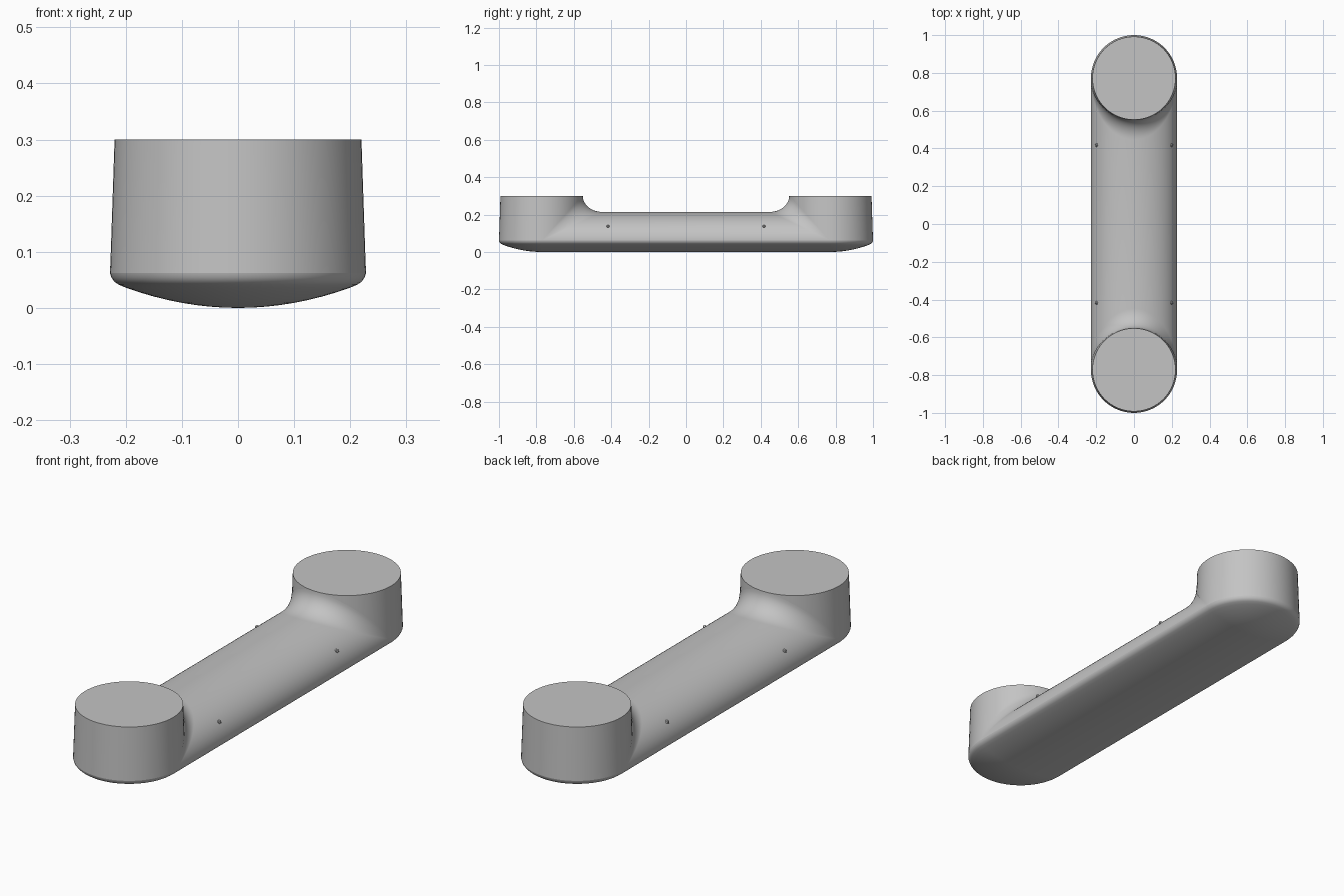
import bpy, bmesh, math
from mathutils import Matrix

cube = bpy.data.objects.get("Cube")
if cube:
    bpy.data.objects.remove(cube, do_unlink=True)

# Main dimensions
R = 0.228        # plan radius at the widest level
R_TOP = 0.22     # post radius at its top
YC = 1 - R       # distance of each post from the middle
Z_RIM = 0.062    # widest level
Z_TOP = 0.3
BAR = 0.152      # arch height of the bar above the rim
SEG = 32         # segments in a half circle

grey = bpy.data.materials.new("light grey")
grey.use_nodes = True
colour = (0.55, 0.55, 0.55, 1)
grey.diffuse_color = colour
grey.node_tree.nodes["Principled BSDF"].inputs["Base Color"].default_value = colour


def finish(bm, name, angle=40):
    bmesh.ops.remove_doubles(bm, verts=bm.verts, dist=1e-5)
    bmesh.ops.recalc_face_normals(bm, faces=bm.faces)
    mesh = bpy.data.meshes.new(name)
    bm.to_mesh(mesh)
    bm.free()
    mesh.materials.append(grey)
    obj = bpy.data.objects.new(name, mesh)
    bpy.context.collection.objects.link(obj)
    bpy.ops.object.select_all(action='DESELECT')
    obj.select_set(True)
    bpy.context.view_layer.objects.active = obj
    bpy.ops.object.shade_smooth_by_angle(angle=math.radians(angle))
    return obj


def loft(bm, rings, closed):
    """Join successive rows of points with quads."""
    rows = [[bm.verts.new(p) for p in ring] for ring in rings]
    for a, b in zip(rows, rows[1:]):
        n = len(a)
        for i in range(n if closed else n - 1):
            j = (i + 1) % n
            bm.faces.new((a[i], a[j], b[j], b[i]))
    return rows


def stadium(d, z):
    pts = []
    for end in (1, -1):
        for i in range(SEG + 1):
            t = math.pi * i / SEG
            pts.append((end * d * math.cos(t), end * (YC + d * math.sin(t)), z))
    return pts


# Shallow curved underside with a rounded rim
profile = [(0.2 * i / 8, 0.036 * (i / 8) ** 2) for i in range(9)]
profile[0] = (0.001, 0)
for i in range(1, 7):
    t = math.radians(20 + 70 * i / 6)
    profile.append((R - 0.03 + 0.03 * math.sin(t), Z_RIM + 0.003 - 0.027 * math.cos(t)))
profile[-1] = (R, Z_RIM)
bm = bmesh.new()
rows = loft(bm, [stadium(d, z) for d, z in profile], True)
bm.faces.new(rows[0])
finish(bm, "underside")

# Tapered round posts with flat tops
for name, y in (("front_post", -YC), ("back_post", YC)):
    bm = bmesh.new()
    bmesh.ops.create_cone(bm, cap_ends=True, segments=2 * SEG, radius1=R, radius2=R_TOP,
                          depth=Z_TOP - Z_RIM,
                          matrix=Matrix.Translation((0, y, (Z_TOP + Z_RIM) / 2)))
    low = [f for f in bm.faces if f.normal.z < -0.9]
    bmesh.ops.delete(bm, geom=low, context='FACES_ONLY')
    finish(bm, name)

# Arched bar whose end fillets shrink towards the sides
FW, FH = 0.105, Z_TOP - Z_RIM - BAR
half = []
for i in range(13):
    t = math.pi / 2 * i / 12
    half.append((R_TOP + FW * (1 - math.cos(t)), BAR + FH * (1 - math.sin(t))))
bm = bmesh.new()
rings = []
for i in range(2 * SEG + 1):
    a = math.pi * (i / (2 * SEG) - 0.5)
    c = max(math.cos(a), 0)
    front = [(R * math.sin(a), -(YC - c * h), Z_RIM + c * k) for h, k in half]
    back = [(x, -y, z) for x, y, z in reversed(front)]
    rings.append(front + back)
loft(bm, rings, False)
finish(bm, "grip_bar")

# Tiny marker studs on the sides of the bar
bm = bmesh.new()
for x in (-0.198, 0.198):
    for y in (-0.417, 0.417):
        bmesh.ops.create_icosphere(bm, subdivisions=1, radius=0.01,
                                   matrix=Matrix.Translation((x, y, 0.138)))
finish(bm, "marker_studs", 20)
